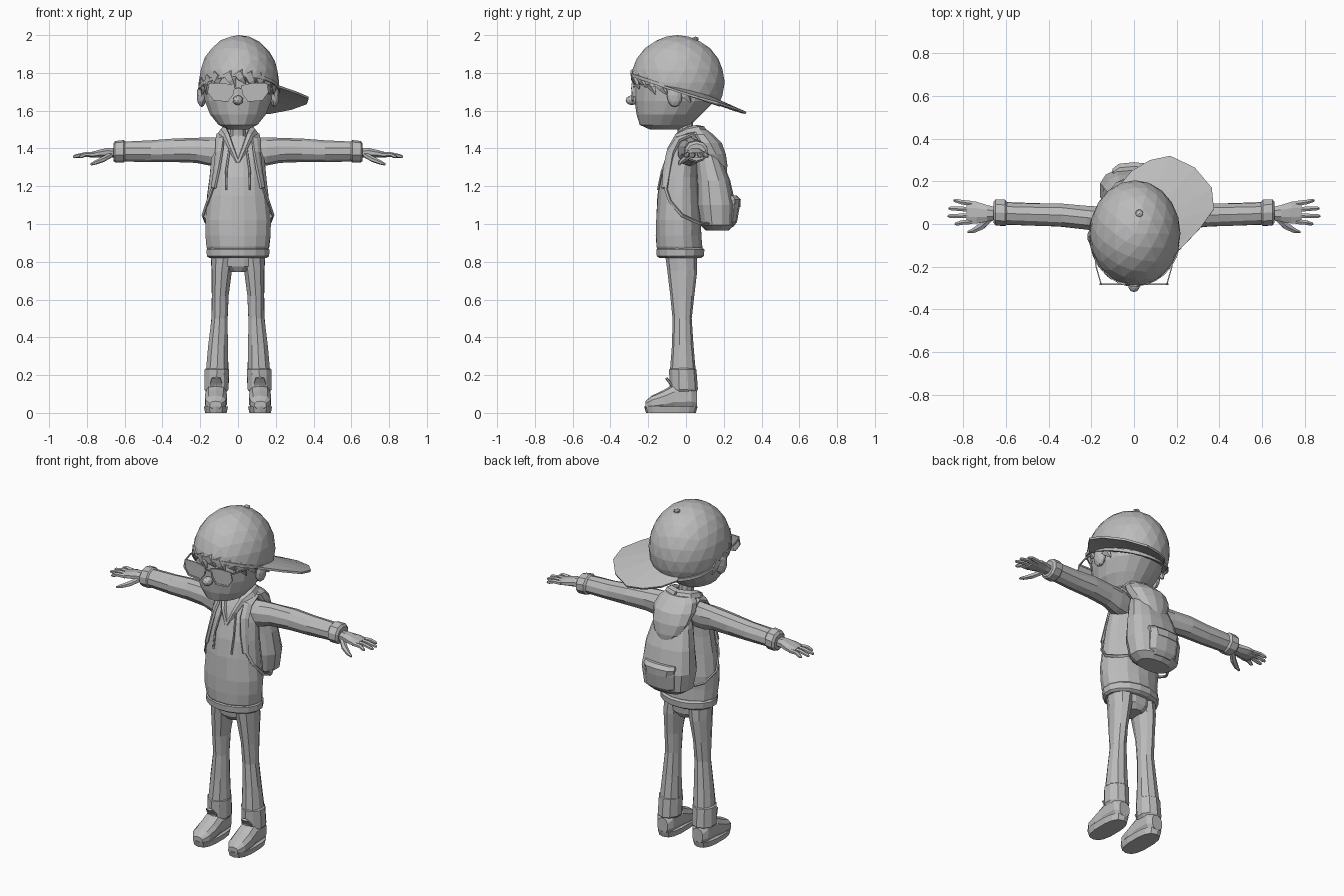
import bpy
import bmesh
import math
import random
from mathutils import Matrix, Vector

random.seed(4)
default_cube = bpy.data.objects.get("Cube")
if default_cube:
    bpy.data.objects.remove(default_cube)

GREY = (0.5, 0.5, 0.5, 1)
grey = bpy.data.materials.new("plain_grey")
grey.use_nodes = True
grey.diffuse_color = GREY
grey.node_tree.nodes["Principled BSDF"].inputs["Base Color"].default_value = GREY


def finish(name, bm, mirror=False, thickness=0):
    """Turn a bmesh into a flat shaded object, optionally mirrored across x."""
    bmesh.ops.recalc_face_normals(bm, faces=bm.faces)
    mesh = bpy.data.meshes.new(name)
    bm.to_mesh(mesh)
    bm.free()
    mesh.materials.append(grey)
    obj = bpy.data.objects.new(name, mesh)
    bpy.context.scene.collection.objects.link(obj)
    if thickness:
        obj.modifiers.new("Thickness", "SOLIDIFY").thickness = thickness
    if mirror:
        obj.modifiers.new("Mirror", "MIRROR")
    return obj


def skin(bm, rings, closed=False):
    """Bridge rings of points with quads and cap the ends."""
    rows = [[bm.verts.new(p) for p in ring] for ring in rings]
    count = len(rows[0])
    pairs = list(zip(rows, rows[1:]))
    if closed:
        pairs.append((rows[-1], rows[0]))
    for low, high in pairs:
        for i in range(count):
            j = (i + 1) % count
            bm.faces.new((low[i], low[j], high[j], high[i]))
    if not closed:
        bm.faces.new(rows[0])
        bm.faces.new(rows[-1])


def oval(sides, power=1):
    """Unit oval points; a power below one makes it boxier."""
    result = []
    for i in range(sides):
        angle = math.tau * (i + 0.5) / sides
        c, s = math.cos(angle), math.sin(angle)
        result.append((math.copysign(abs(c) ** power, c), math.copysign(abs(s) ** power, s)))
    return result


def loft(name, axis, rings, sides=12, power=1, mirror=False, crease=0.0):
    """Rings are (position on axis, centre a, centre b, radius a, radius b)."""
    bm = bmesh.new()
    layers = []
    for pos, ca, cb, ra, rb in rings:
        layer = []
        for u, v in oval(sides, power):
            wobble = 1 + random.uniform(-crease, crease)
            point = [ca + u * ra * wobble, cb + v * rb * wobble]
            point.insert("xyz".index(axis), pos)
            layer.append(point)
        layers.append(layer)
    skin(bm, layers)
    return finish(name, bm, mirror)


def sweep(name, points, widths, depths, sides=6, mirror=False, up=(0, 0, 1),
          centre=None, closed=False, power=1):
    """Sweep an oval along a path; depth points along up, or away from centre."""
    path = [Vector(p) for p in points]
    last = len(path) - 1
    bm = bmesh.new()
    layers = []
    for i, p in enumerate(path):
        before = path[i - 1] if closed or i else p
        after = path[(i + 1) % len(path)] if closed or i < last else p
        along = (after - before).normalized()
        out = p - Vector(centre) if centre else Vector(up)
        side = along.cross(out).normalized()
        out = side.cross(along)
        w = widths[i] if isinstance(widths, tuple) else widths
        d = depths[i] if isinstance(depths, tuple) else depths
        layers.append([p + side * u * w + out * v * d for u, v in oval(sides, power)])
    skin(bm, layers, closed)
    return finish(name, bm, mirror)


def ball(name, centre, radii, detail=2, mirror=False, cut=None):
    """Faceted ellipsoid, optionally cut off below a plane (point, normal)."""
    bm = bmesh.new()
    matrix = Matrix.Translation(centre) @ Matrix.Diagonal((*radii, 1))
    bmesh.ops.create_icosphere(bm, subdivisions=detail, radius=1, matrix=matrix)
    if cut:
        geometry = bm.verts[:] + bm.edges[:] + bm.faces[:]
        bmesh.ops.bisect_plane(bm, geom=geometry, plane_co=cut[0], plane_no=cut[1], clear_inner=True)
        bmesh.ops.holes_fill(bm, edges=bm.edges[:], sides=0)
    return finish(name, bm, mirror)


# Head, neck, ears and nose
loft("head", "z", [
    (1.5, 0, -.11, .05, .08), (1.525, 0, -.11, .105, .135), (1.58, 0, -.09, .15, .172),
    (1.65, 0, -.06, .178, .212), (1.72, 0, -.052, .187, .22), (1.8, 0, -.045, .188, .22),
    (1.88, 0, -.045, .15, .18)], sides=18)
loft("neck", "z", [(1.4, 0, .005, .055, .05), (1.47, 0, 0, .044, .042), (1.56, 0, -.01, .045, .045)], sides=10)
ball("ears", (.193, -.06, 1.68), (.026, .042, .062), mirror=True)
ball("nose", (0, -.287, 1.655), (.028, .033, .026))

# Cap crown, sloping down to the back, with a button on top
CAP = Vector((.005, -.045, 1.75))
CAP_RADII = (.213, .25, .25)
SLOPE = -.34


def rim_height(y):
    return 1.79 + SLOPE * (y + .29)


ball("cap_crown", CAP, CAP_RADII, detail=3, cut=((0, 0, rim_height(0)), (0, -SLOPE, 1)))
ball("cap_button", (.025, .05, 1.98), (.02, .02, .012), detail=1)
rim = []
for step in range(28):
    angle = math.tau * step / 28
    y = CAP.y + .243 * math.sin(angle)
    shrink = 1 - .08 * max(0, math.sin(angle))
    y = CAP.y + (y - CAP.y) * shrink
    rim.append((CAP.x + .212 * math.cos(angle) * (1 - .03 * math.sin(angle)), y, rim_height(y)))
sweep("cap_rim", rim, .006, .012, sides=4, closed=True)

# Brim turned to the back left, slightly arched across its width
brim_edge = [(-.07, .18), (-.01, .25), (.075, .3), (.17, .32), (.285, .265),
             (.365, .17), (.375, .07), (.31, -.02), (.215, -.12)]
bm = bmesh.new()
rows = []
for x, y in brim_edge:
    dx, dy = x - CAP.x, y - CAP.y
    reach = .9 / math.hypot(dx / CAP_RADII[0], dy / CAP_RADII[1])
    row = []
    for t in (0, .35, .7, 1):
        k = reach + (1 - reach) * t
        px, py = CAP.x + dx * k, CAP.y + dy * k
        across = (px * .66 - py * .75) / .25
        row.append(bm.verts.new((px, py, rim_height(py) + .03 * (1 - across ** 2) * (1 - .5 * t))))
    rows.append(row)
for a, b in zip(rows, rows[1:]):
    for i in range(len(a) - 1):
        bm.faces.new((a[i], b[i], b[i + 1], a[i + 1]))
finish("cap_brim", bm, thickness=.012)

# Fringe and sideburns, one tapered lock at a time under the rim
for number in range(13):
    angle = math.radians(-96 + 16 * number)
    lock = []
    for t in (0, .5, 1):
        turn = angle + .2 * t * (1 if number > 4 else -1)
        y = CAP.y - (.235 - .005 * t) * math.cos(turn)
        drop = .02 - (.06 + .02 * (number % 2)) * t
        lock.append((.196 * math.sin(turn), y, rim_height(y) + drop))
    sweep(f"hair_lock_{number + 1}", lock, (.034, .028, .004), (.016, .018, .004), sides=5, centre=CAP)

# Glasses
lens = [(.02, 1.73), (.08, 1.742), (.15, 1.742), (.157, 1.7), (.128, 1.658), (.055, 1.652), (.027, 1.69)]
sweep("glasses_frames", [(x, -.283, z) for x, z in lens], .007, .006, sides=4,
      mirror=True, up=(0, -1, 0), closed=True)
bm = bmesh.new()
bm.faces.new([bm.verts.new((x, -.281, z)) for x, z in lens])
finish("glasses_lenses", bm, mirror=True, thickness=.003)
sweep("glasses_bridge", [(-.025, -.283, 1.715), (0, -.287, 1.72), (.025, -.283, 1.715)], .005, .005, sides=4)
sweep("glasses_temples", [(.155, -.28, 1.735), (.178, -.2, 1.735), (.192, -.06, 1.725)],
      .004, .006, sides=4, mirror=True)

# Hooded top: body, hem and collar
loft("hoodie_body", "z", [
    (.85, 0, -.03, .155, .115), (.88, 0, -.035, .168, .122), (.94, 0, -.04, .175, .122),
    (1.02, 0, -.04, .178, .122), (1.15, 0, -.04, .165, .112), (1.25, 0, -.035, .152, .1),
    (1.35, 0, -.02, .142, .085), (1.42, 0, 0, .13, .07), (1.465, 0, .005, .08, .045)],
    sides=16, crease=.02)
loft("hoodie_hem", "z", [
    (.82, 0, -.03, .155, .112), (.83, 0, -.03, .168, .127), (.865, 0, -.03, .17, .13),
    (.875, 0, -.03, .16, .12)], sides=16)
sweep("collar", [(.003, -.105, 1.325), (.035, -.085, 1.4), (.062, -.045, 1.465), (.08, .01, 1.49),
                 (.07, .06, 1.5), (0, .085, 1.5)],
      (.012, .016, .022, .03, .03, .03), (.01, .014, .016, .018, .02, .02), mirror=True, centre=(0, 0, 1.38))
sweep("drawstrings", [(.045, -.085, 1.4), (.062, -.128, 1.28), (.06, -.148, 1.18)], .006, .006, sides=5, mirror=True)
loft("hood", "z", [
    (1.27, 0, .195, .04, .02), (1.31, 0, .175, .085, .045), (1.37, 0, .14, .115, .075),
    (1.43, 0, .105, .125, .085), (1.475, 0, .075, .115, .07), (1.5, 0, .06, .085, .05)], crease=.03)

# Sleeves and cuffs
loft("sleeves", "x", [
    (.08, .01, 1.38, .06, .075), (.15, .02, 1.382, .062, .076), (.22, .03, 1.39, .058, .067),
    (.34, .042, 1.39, .057, .061), (.46, .045, 1.385, .055, .056), (.61, .05, 1.385, .054, .053)],
    sides=10, mirror=True, crease=.04)
loft("sleeve_cuffs", "x", [
    (.595, .052, 1.385, .052, .05), (.605, .052, 1.385, .064, .06), (.65, .055, 1.382, .064, .058),
    (.66, .055, 1.38, .05, .045)], sides=10, mirror=True, crease=.02)

# Hands
loft("palms", "x", [
    (.64, .05, 1.375, .03, .027), (.69, .05, 1.378, .042, .027), (.74, .053, 1.372, .056, .021),
    (.785, .055, 1.365, .053, .015)], sides=8, mirror=True)
fingers = (("index", .012, .84), ("middle", .04, .873), ("ring", .068, .87), ("little", .096, .845))
for finger, y, tip in fingers:
    spread = y + (y - .05) * .3
    sweep(f"{finger}_fingers", [(.76, y, 1.367), (.81, (y + spread) / 2, 1.368), (tip - .01, spread, 1.358),
                                (tip, spread, 1.355)],
          (.014, .012, .01, .005), (.013, .012, .01, .005), mirror=True)
sweep("thumbs", [(.675, .025, 1.365), (.715, -.01, 1.342), (.755, -.032, 1.325), (.78, -.038, 1.315)],
      (.016, .018, .013, .006), (.015, .015, .011, .006), mirror=True)

# Trousers with turned cuffs
loft("trouser_hips", "z", [
    (.745, 0, -.02, .05, .06), (.775, 0, -.022, .125, .08), (.87, 0, -.025, .145, .09)], crease=.01)
loft("trouser_legs", "z", [
    (.84, .075, -.025, .07, .085), (.75, .086, -.02, .056, .08), (.62, .094, -.02, .046, .062),
    (.5, .097, -.02, .045, .05), (.36, .105, -.018, .054, .056), (.2, .112, -.015, .064, .07)],
    sides=10, mirror=True, crease=.03)
loft("trouser_cuffs", "z", [
    (.11, .114, -.012, .056, .066), (.125, .114, -.012, .067, .075), (.23, .112, -.016, .067, .072),
    (.24, .112, -.016, .056, .06)], sides=10, mirror=True, crease=.03)

# Shoes
loft("shoe_soles", "z", [(0, .117, -.08, .058, .132), (.035, .117, -.08, .065, .142)],
     sides=14, power=.75, mirror=True)
loft("shoe_uppers", "y", [
    (.058, .116, .07, .035, .045), (.03, .116, .085, .055, .065), (-.06, .116, .085, .058, .07),
    (-.12, .117, .065, .061, .055), (-.18, .118, .052, .056, .04), (-.215, .118, .042, .032, .02)],
    sides=10, power=.8, mirror=True)
sweep("shoe_tongues", [(.116, -.06, .12), (.116, -.085, .16), (.116, -.105, .185)],
      (.04, .035, .025), .007, mirror=True, up=(0, -1, 0))

# Backpack with pocket, padded straps and lower webbing
loft("backpack", "z", [
    (.965, 0, .165, .1, .06), (.995, 0, .165, .145, .09), (1.1, 0, .16, .16, .103),
    (1.23, 0, .145, .145, .09), (1.34, 0, .12, .12, .07), (1.42, 0, .1, .09, .045)],
    sides=14, power=.8, crease=.02)
loft("backpack_pocket", "z", [
    (.985, 0, .22, .07, .03), (1.01, 0, .225, .095, .045), (1.09, 0, .23, .1, .054),
    (1.12, 0, .23, .1, .054), (1.15, 0, .22, .085, .03)], sides=10, power=.7)
loft("pocket_flap", "z", [(1.09, 0, .235, .09, .053), (1.13, 0, .233, .105, .057), (1.15, 0, .225, .1, .045)],
     sides=10, power=.7)
CHEST = (0, -.03, 1.2)
sweep("shoulder_straps", [(.085, .08, 1.43), (.09, .03, 1.478), (.095, -.04, 1.45), (.1, -.082, 1.38),
                          (.112, -.1, 1.29), (.13, -.112, 1.19)],
      (.024, .026, .026, .026, .025, .018), .011, mirror=True, centre=CHEST, power=.7)
sweep("strap_webbing", [(.13, -.112, 1.2), (.16, -.085, 1.12), (.185, -.02, 1.045), (.17, .07, 1.005),
                        (.14, .12, 1)],
      .011, .006, sides=4, mirror=True, centre=CHEST)
